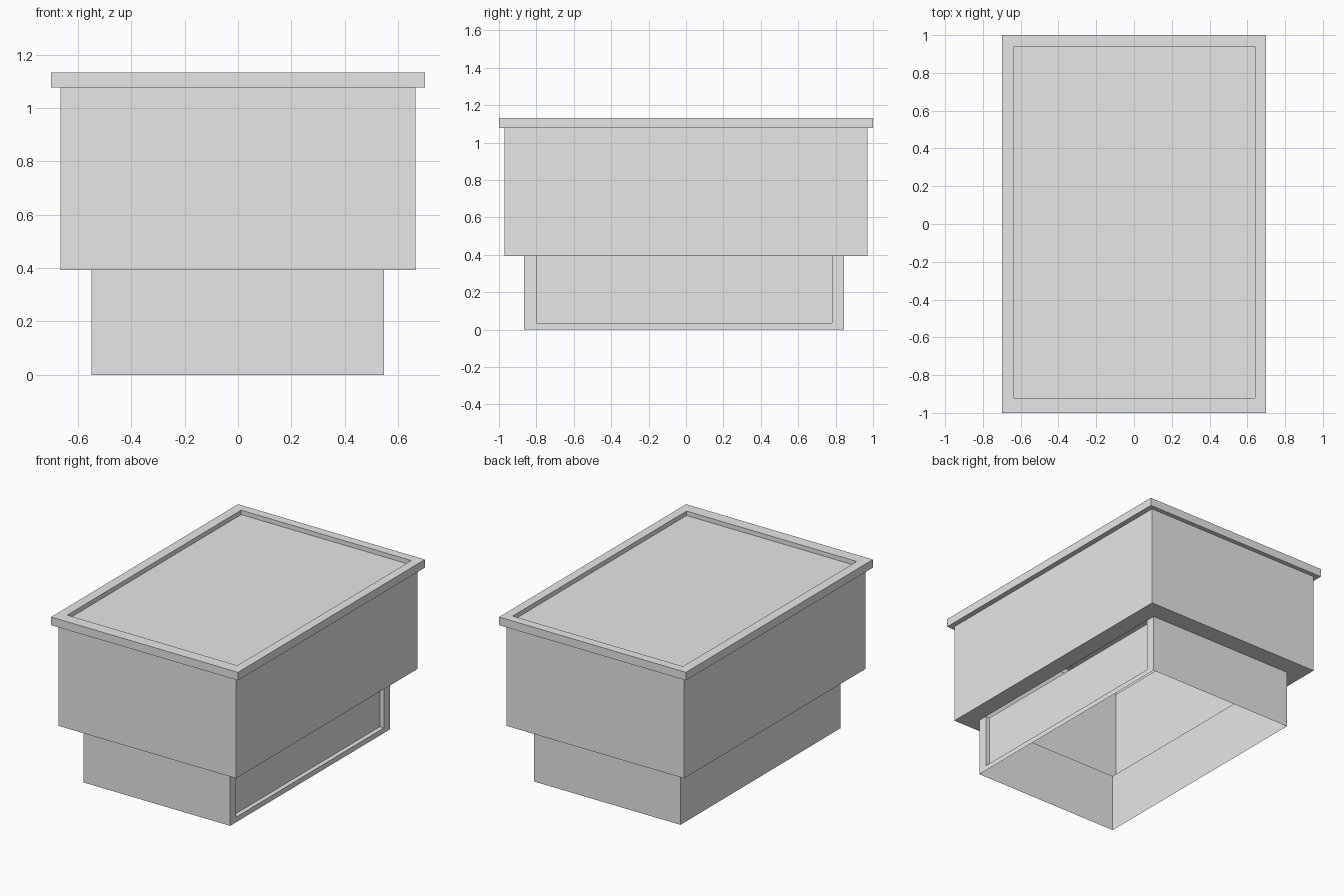
import bpy

cube = bpy.data.objects.get("Cube")
if cube:
    bpy.data.objects.remove(cube, do_unlink=True)

grey = bpy.data.materials.new("plain_grey")
grey.use_nodes = True
grey.diffuse_color = (0.8, 0.8, 0.8, 1)
grey.node_tree.nodes["Principled BSDF"].inputs["Base Color"].default_value = (0.8, 0.8, 0.8, 1)


def add_part(name, verts, faces):
    mesh = bpy.data.meshes.new(name)
    mesh.from_pydata(verts, [], faces)
    mesh.materials.append(grey)
    obj = bpy.data.objects.new(name, mesh)
    bpy.context.collection.objects.link(obj)
    return obj


def ring(x0, x1, y0, y1, z):
    return [(x0, y0, z), (x1, y0, z), (x1, y1, z), (x0, y1, z)]


def shell(name, rings, cap=False, skip=()):
    """Loft rectangular rings into a thin shell, leaving out the skipped sides."""
    verts = [v for r in rings for v in r]
    faces = []
    for k in range(len(rings) - 1):
        a, b = 4 * k, 4 * k + 4
        faces += [(a + i, a + (i + 1) % 4, b + (i + 1) % 4, b + i)
                  for i in range(4) if i not in skip]
    if cap:
        faces.append(tuple(range(len(verts) - 4, len(verts))))
    return add_part(name, verts, faces)


base = (-0.55, 0.547, -0.865, 0.845)
body = (-0.665, 0.665, -0.97, 0.97)
lid = (-0.7, 0.7, -1, 1)
tray = (-0.635, 0.64, -0.92, 0.94)
step, brim, top = 0.393, 1.077, 1.132

# Open-bottomed base, with its left side left free for the framed panel
shell("base", [ring(*base, 0), ring(*base, step)], skip=(1,))

# Hollow body with the overhanging underside
shell("body", [ring(*base, step), ring(*body, step), ring(*body, brim)])

# Lid with a raised rim and a sunken top
shell("lid", [ring(*body, brim), ring(*lid, brim), ring(*lid, top),
              ring(*tray, top), ring(*tray, top - 0.03)], cap=True)

# Three-sided frame with reveals, and the recessed panel behind it
x, y0, y1 = base[1:]
outer = [(y0, step), (y0, 0), (y1, 0), (y1, step)]
inner = [(-0.80, step), (-0.80, 0.035), (0.78, 0.035), (0.78, step)]
verts = [(x, y, z) for y, z in outer + inner]
verts += [(x - 0.03, y, z) for y, z in inner]
faces = []
for i in range(3):
    faces.append((i, i + 1, i + 5, i + 4))
    faces.append((i + 4, i + 5, i + 9, i + 8))
add_part("panel_frame", verts, faces)
add_part("recessed_panel", verts[8:], [(0, 1, 2, 3)])
